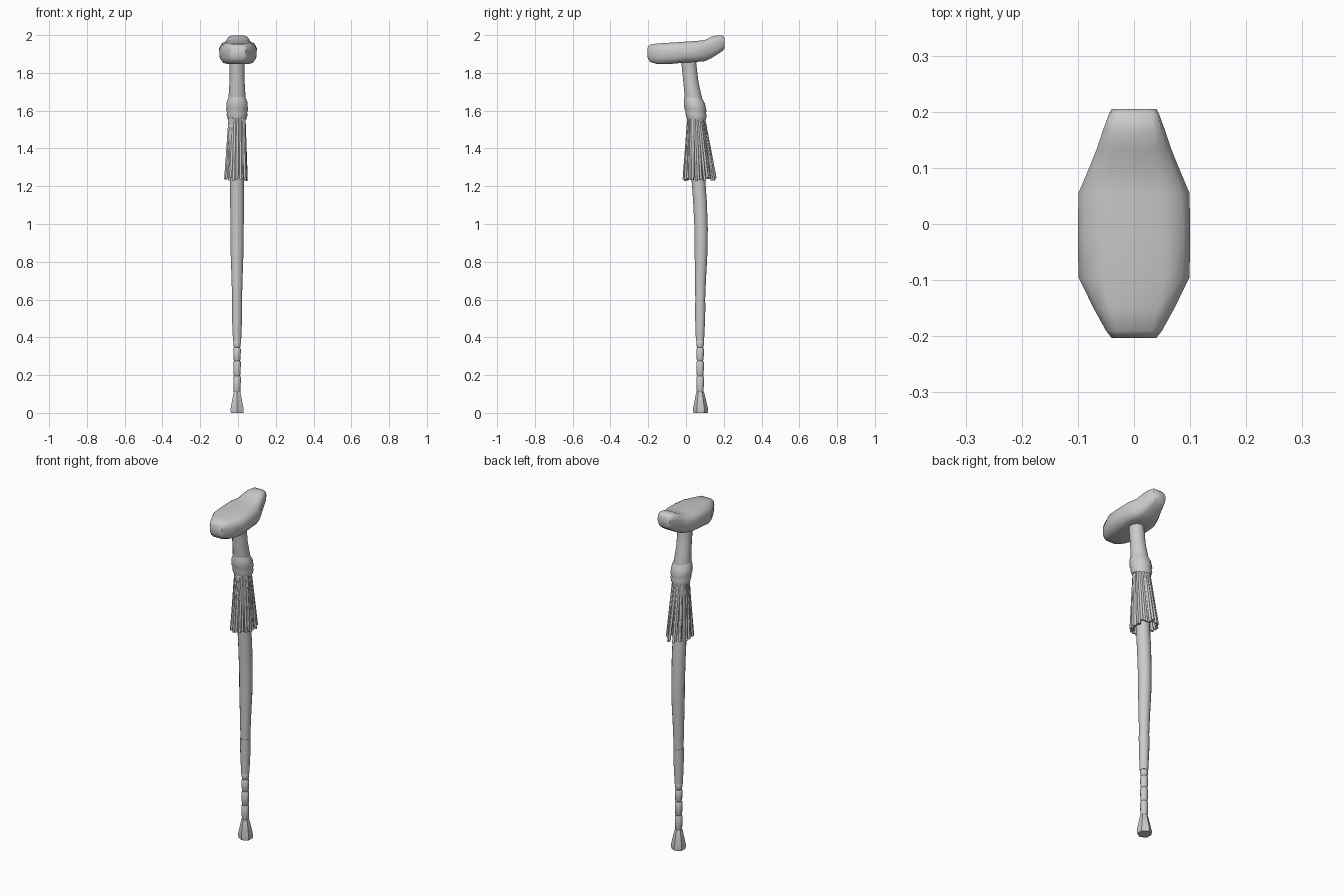
import bpy, bmesh, math, random
from mathutils import Vector

random.seed(4)
cube = bpy.data.objects.get("Cube")
if cube:
    bpy.data.objects.remove(cube)

grey = bpy.data.materials.new("plain grey")
grey.use_nodes = True
grey.diffuse_color = (0.6, 0.6, 0.6, 1)
grey.node_tree.nodes["Principled BSDF"].inputs["Base Color"].default_value = (0.6, 0.6, 0.6, 1)


def loft(bm, rings):
    """Skin a list of point rings and cap both ends."""
    loops = [[bm.verts.new(p) for p in ring] for ring in rings]
    n = len(loops[0])
    for a, b in zip(loops, loops[1:]):
        for i in range(n):
            j = (i + 1) % n
            bm.faces.new((a[i], a[j], b[j], b[i]))
    bm.faces.new(loops[0][::-1])
    bm.faces.new(loops[-1])


def finish(bm, name, angle=40):
    bmesh.ops.recalc_face_normals(bm, faces=bm.faces)
    mesh = bpy.data.meshes.new(name)
    bm.to_mesh(mesh)
    bm.free()
    mesh.materials.append(grey)
    obj = bpy.data.objects.new(name, mesh)
    bpy.context.collection.objects.link(obj)
    bpy.ops.object.select_all(action='DESELECT')
    obj.select_set(True)
    bpy.context.view_layer.objects.active = obj
    bpy.ops.object.shade_smooth_by_angle(angle=math.radians(angle))
    return obj


def circle(x, y, z, r, n, tilt=0.0):
    """Horizontal ring, optionally sloping in y."""
    pts = []
    for i in range(n):
        a = math.tau * (i + 0.5) / n
        dy = r * math.sin(a)
        pts.append(Vector((x + r * math.cos(a), y + dy, z - tilt * dy)))
    return pts


def turned(name, stations, n, tilt=0.0, angle=40):
    """Turned part following a gently bent axis: stations are (z, y, radius)."""
    bm = bmesh.new()
    loft(bm, [circle(-0.005, y, z, r, n, tilt) for z, y, r in stations])
    return finish(bm, name, angle)


# Shaft
turned("upper_shaft", [(1.90, 0.010, 0.046), (1.85, 0.015, 0.040), (1.75, 0.026, 0.041),
                       (1.64, 0.044, 0.048), (1.55, 0.054, 0.042)], 16)
turned("shaft", [(1.58, 0.052, 0.036), (1.40, 0.060, 0.036), (1.23, 0.066, 0.037),
                 (1.12, 0.074, 0.037), (0.98, 0.080, 0.036), (0.86, 0.080, 0.035),
                 (0.72, 0.077, 0.030), (0.58, 0.075, 0.026)], 16)
turned("lower_shaft", [(0.585, 0.075, 0.028), (0.50, 0.075, 0.027), (0.38, 0.074, 0.022)], 16)

# Jointed tip segments
joints = [0.385, 0.345, 0.275, 0.195, 0.105]
for k, (top, low) in enumerate(zip(joints, joints[1:])):
    turned(f"tip_segment_{k + 1}", [(top, 0.075, 0.017), (top - 0.008, 0.075, 0.021),
                                    (low + 0.008, 0.075, 0.019), (low, 0.075, 0.015)], 12, angle=60)

# Faceted foot
turned("foot", [(0.118, 0.075, 0.016), (0.105, 0.075, 0.022), (0.02, 0.077, 0.040),
                (0.0, 0.077, 0.038)], 6, angle=25)

# Collar above the tassel
turned("collar", [(1.675, 0.038, 0.044), (1.645, 0.044, 0.056), (1.605, 0.050, 0.059),
                  (1.592, 0.051, 0.054), (1.58, 0.053, 0.057), (1.555, 0.054, 0.050)],
       14, tilt=0.12, angle=50)

# Tassel strands
bm = bmesh.new()
count = 34
for k in range(count):
    a = math.tau * k / count
    c, s = math.cos(a), math.sin(a)
    inner = 0.82 if k % 2 else 1.0
    end = 1.235 + random.uniform(-0.008, 0.012)
    wob = random.uniform(-0.006, 0.006)
    rings = []
    for t in (0, 0.35, 0.7, 1):
        x = -0.005 - 0.004 * t + c * (0.038 + 0.021 * inner * t) + wob * t
        y = 0.053 + 0.018 * t + s * (0.038 + 0.042 * inner * t) + wob * t
        rings.append(circle(x, y, 1.575 + (end - 1.575) * t, 0.0075, 6))
    loft(bm, rings)
finish(bm, "tassel", 65)

# Handle: octagonal sections (y, half width, bottom, top, top half width)
sections = [(-0.203, 0.040, 1.880, 1.935, 0.036), (-0.190, 0.050, 1.858, 1.950, 0.042),
            (-0.150, 0.072, 1.846, 1.956, 0.056), (-0.095, 0.099, 1.846, 1.959, 0.075),
            (-0.02, 0.100, 1.853, 1.964, 0.075), (0.055, 0.099, 1.858, 1.969, 0.068),
            (0.10, 0.080, 1.862, 1.974, 0.056), (0.135, 0.066, 1.878, 1.991, 0.050),
            (0.165, 0.056, 1.897, 1.999, 0.045), (0.195, 0.045, 1.917, 1.998, 0.040),
            (0.205, 0.040, 1.932, 1.985, 0.036)]
bm = bmesh.new()
rings = []
for y, w, low, high, tw in sections:
    h = high - low
    half = [(tw * 0.75, high), (tw + (w - tw) * 0.5, high - h * 0.10), (w, high - h * 0.32),
            (w * 0.97, low + h * 0.28), (w * 0.80, low + h * 0.07), (w * 0.55, low)]
    ring = half + [(-x, z) for x, z in reversed(half)]
    rings.append([Vector((x, y, z)) for x, z in ring])
loft(bm, rings)
finish(bm, "handle", 50)
